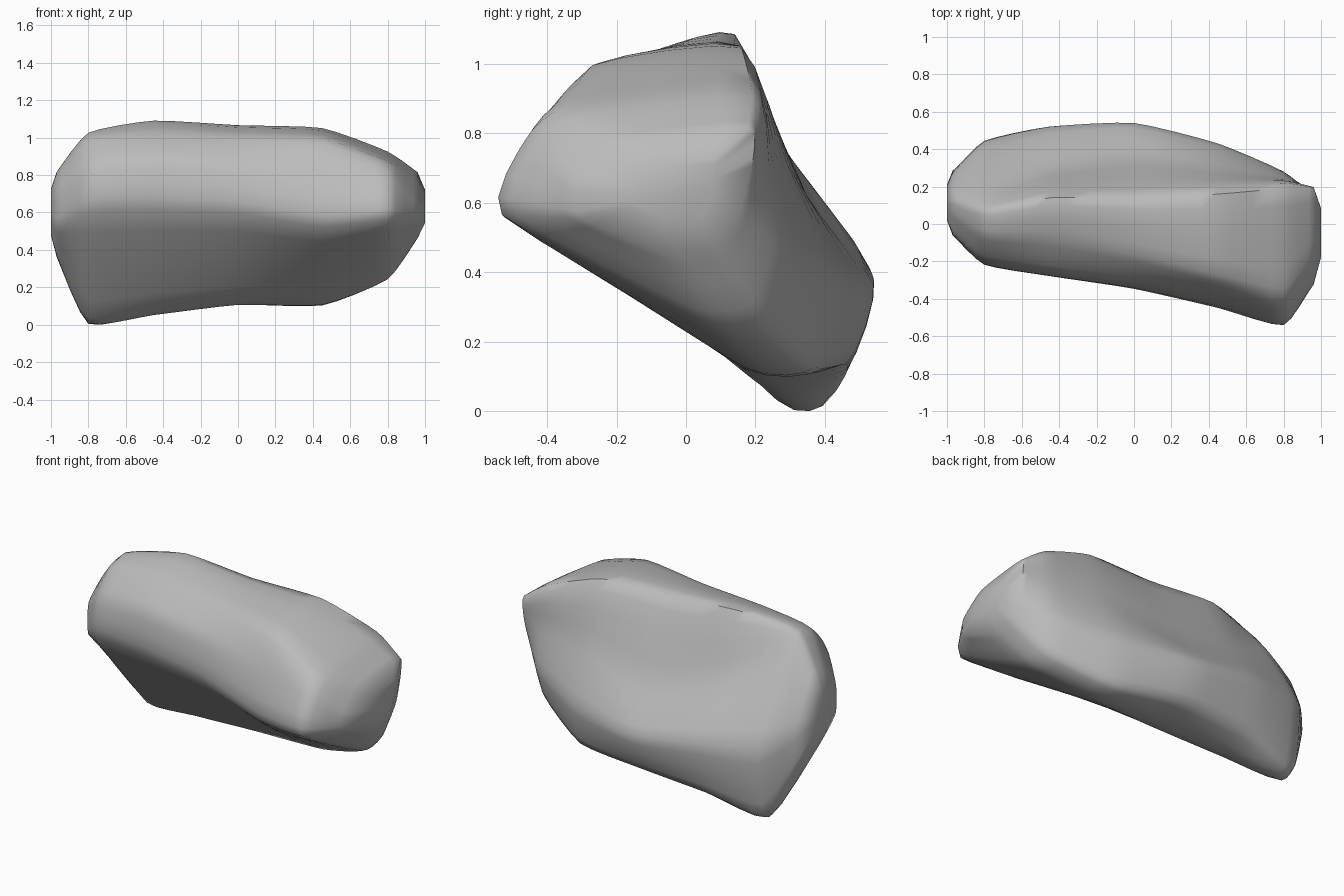
import bpy
import bmesh
import math
from mathutils import Vector

cube = bpy.data.objects.get("Cube")
if cube:
    bpy.data.objects.remove(cube, do_unlink=True)

STEPS = 4
TENSION = .27
STATIONS = [-.97, -.8, -.45, 0, .45, .8, .96]

# Lengthwise guide rails of the boulder: (y, z) at each station, going round the section
front_lip = [(-.05, .52), (-.2, .6), (-.26, .61), (-.33, .59), (-.43, .52), (-.53, .56), (-.3, .55)]
front_shoulder = [(-.05, .71), (-.19, .84), (-.25, .88), (-.31, .85), (-.4, .78), (-.46, .78), (-.32, .65)]
top_front = [(.05, .8), (-.06, .99), (-.08, 1.03), (-.16, 1.01), (-.27, .99), (-.34, .87), (-.16, .77)]
top_back = [(.12, .81), (.07, 1.02), (.14, 1.08), (.14, 1.05), (.16, 1.04), (.19, .92), (.18, .81)]
back_groove = [(.18, .76), (.17, .9), (.29, .74), (.35, .61), (.29, .71), (.24, .7), (.19, .7)]
back_bulge = [(.27, .55), (.44, .45), (.52, .42), (.54, .36), (.43, .38), (.28, .45), (.15, .56)]
back_heel = [(.28, .37), (.4, .035), (.46, .1), (.46, .13), (.37, .12), (.22, .26), (.08, .47)]
front_heel = [(.14, .37), (.27, .03), (.22, .065), (.15, .12), (.17, .12), (.05, .25), (-.06, .46)]
RAILS = [front_lip, front_shoulder, top_front, top_back,
         back_groove, back_bulge, back_heel, front_heel]


def smooth_path(points, closed):
    """Cardinal spline through the points."""
    count = len(points)

    def pick(i):
        return points[i % count] if closed else points[max(0, min(count - 1, i))]

    result = []
    for i in range(count if closed else count - 1):
        a, b, c, d = (pick(i + k) for k in (-1, 0, 1, 2))
        leave, arrive = (c - a) * TENSION, (d - b) * TENSION
        for s in range(STEPS):
            t = s / STEPS
            blend = t * t * (3 - 2 * t)
            result.append(b.lerp(c, blend)
                          + leave * t * (1 - t) ** 2
                          - arrive * t * t * (1 - t))
    if not closed:
        result.append(points[-1])
    return result


def end_ring(ring, x, scale):
    """Smaller copy of an end section, pushed out to round the end."""
    middle = sum(ring, Vector()) / len(ring)
    shrunk = [middle + (p - middle) * scale for p in ring]
    return [Vector((x, p.y, p.z)) for p in shrunk]


# Rails become smooth sections
paths = [smooth_path([Vector((x, y, z)) for x, (y, z) in zip(STATIONS, rail)], False)
         for rail in RAILS]
sections = [smooth_path(list(ring), True) for ring in zip(*paths)]
sections.insert(0, end_ring(sections[0], -1, .55))
sections.append(end_ring(sections[-1], 1, .5))

# Skin the sections
bm = bmesh.new()
rings = [[bm.verts.new(p) for p in section] for section in sections]
for first, second in zip(rings, rings[1:]):
    for i in range(len(first)):
        j = (i + 1) % len(first)
        bm.faces.new((first[i], first[j], second[j], second[i]))
for ring in (rings[0], rings[-1]):
    bm.faces.new(ring)
bmesh.ops.recalc_face_normals(bm, faces=bm.faces)

# Rest it on the ground
lowest = min(v.co.z for v in bm.verts)
bmesh.ops.translate(bm, verts=bm.verts, vec=(0, 0, -lowest))

mesh = bpy.data.meshes.new("boulder")
bm.to_mesh(mesh)
bm.free()
boulder = bpy.data.objects.new("boulder", mesh)
bpy.context.collection.objects.link(boulder)

# Plain stone colour
stone = bpy.data.materials.new("stone_grey")
stone.use_nodes = True
colour = (.5, .5, .5, 1)
stone.diffuse_color = colour
for node in stone.node_tree.nodes:
    if node.type == "BSDF_PRINCIPLED":
        node.inputs["Base Color"].default_value = colour
        node.inputs["Roughness"].default_value = .9
mesh.materials.append(stone)

bpy.ops.object.select_all(action="DESELECT")
boulder.select_set(True)
bpy.context.view_layer.objects.active = boulder
bpy.ops.object.shade_smooth_by_angle(angle=math.radians(50))
